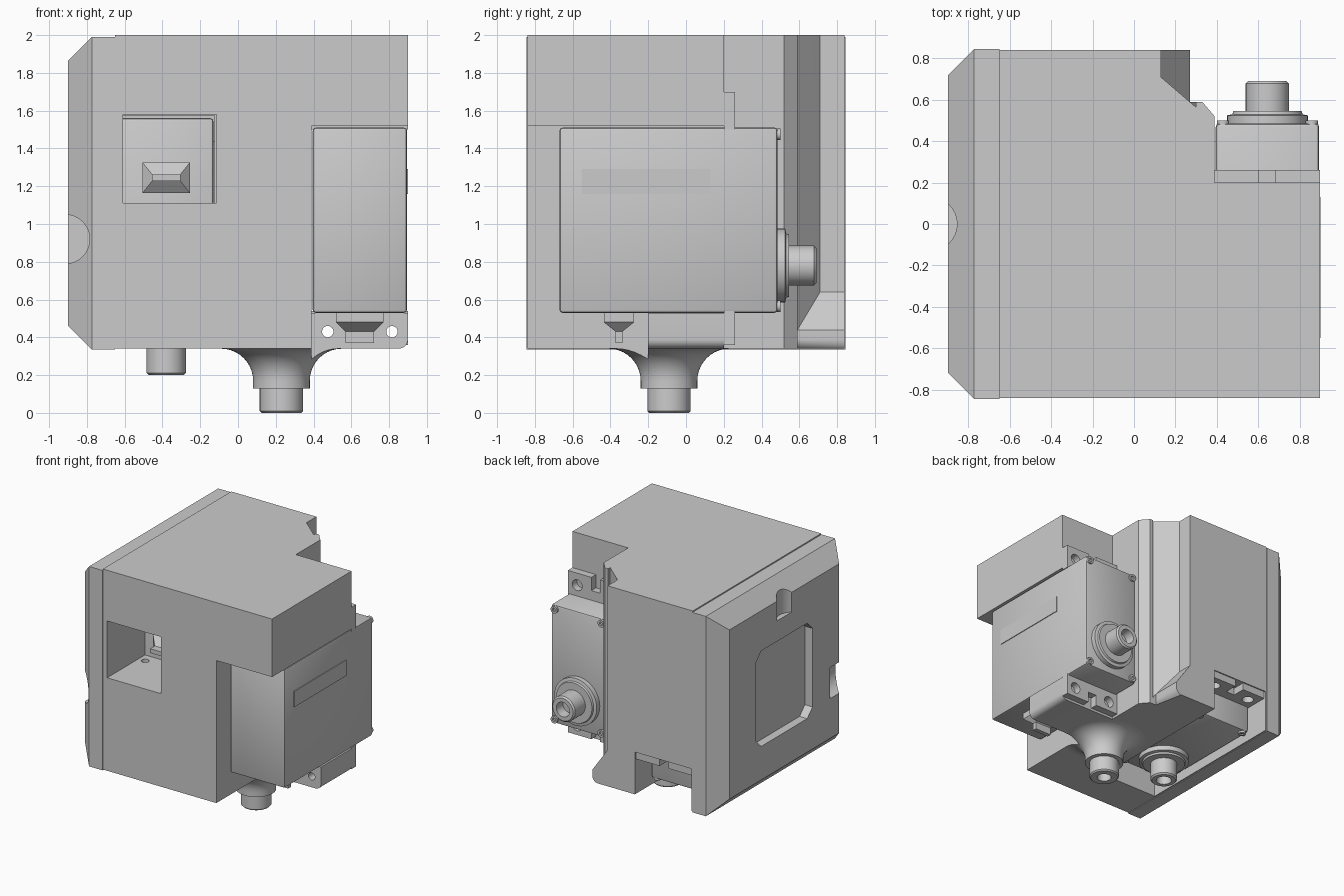
import bpy, bmesh, math
from mathutils import Matrix, Vector

old = bpy.data.objects.get("Cube")
if old:
    bpy.data.objects.remove(old, do_unlink=True)

grey = bpy.data.materials.new("plain grey")
grey.use_nodes = True
COLOR = (0.6, 0.6, 0.6, 1)
grey.diffuse_color = COLOR
grey.node_tree.nodes["Principled BSDF"].inputs["Base Color"].default_value = COLOR
parts = []


def finish(name, bm):
    bmesh.ops.recalc_face_normals(bm, faces=bm.faces)
    mesh = bpy.data.meshes.new(name)
    bm.to_mesh(mesh)
    bm.free()
    mesh.materials.append(grey)
    ob = bpy.data.objects.new(name, mesh)
    bpy.context.collection.objects.link(ob)
    parts.append(ob)
    return ob


def bevel_where(bm, test, size, segments=1):
    """Bevel edges whose two ends both pass the test."""
    edges = [e for e in bm.edges if all(test(v.co) for v in e.verts)]
    bmesh.ops.bevel(bm, geom=edges, offset=size, segments=segments, profile=0.5, affect='EDGES')


def prism_mesh(outline, lo, hi):
    """Plan outline raised from lo to hi along z."""
    bm = bmesh.new()
    face = bm.faces.new([bm.verts.new((x, y, lo)) for x, y in outline])
    new = bmesh.ops.extrude_face_region(bm, geom=[face])["geom"]
    bmesh.ops.translate(bm, vec=(0, 0, hi - lo), verts=[g for g in new if isinstance(g, bmesh.types.BMVert)])
    return bm


def box_mesh(x, y, z):
    return prism_mesh([(x[0], y[0]), (x[1], y[0]), (x[1], y[1]), (x[0], y[1])], *z)


def box(name, x, y, z):
    return finish(name, box_mesh(x, y, z))


def rod(name, centre, r, length, axis='Z'):
    bm = bmesh.new()
    bmesh.ops.create_cone(bm, cap_ends=True, segments=32, radius1=r, radius2=r, depth=length)
    turn = Vector((0, 0, 1)).rotation_difference({'X': Vector((1, 0, 0)), 'Y': Vector((0, 1, 0)),
                                                  'Z': Vector((0, 0, 1))}[axis]).to_matrix().to_4x4()
    bm.transform(Matrix.Translation(centre) @ turn)
    return finish(name, bm)


def lathe(name, profile, centre=(0, 0, 0)):
    bm = bmesh.new()
    vs = [bm.verts.new((r, 0, z)) for r, z in profile]
    es = [bm.edges.new(p) for p in zip(vs, vs[1:])]
    bmesh.ops.spin(bm, geom=vs + es, cent=(0, 0, 0), axis=(0, 0, 1), angle=math.tau, steps=48, use_duplicate=False)
    bmesh.ops.remove_doubles(bm, verts=bm.verts, dist=0.0005)
    bmesh.ops.translate(bm, vec=centre, verts=bm.verts)
    return finish(name, bm)


def cut(target, *cutters):
    for c in cutters:
        mod = target.modifiers.new("cut", 'BOOLEAN')
        mod.operation, mod.object, mod.solver = 'DIFFERENCE', c, 'EXACT'
        bpy.context.view_layer.objects.active = target
        bpy.ops.object.modifier_apply(modifier=mod.name)
        parts.remove(c)
        bpy.data.objects.remove(c, do_unlink=True)


def servo(prefix, matrix):
    """Servo with the shaft along local z and its length along local y."""
    first = len(parts)
    bm = box_mesh((-.25, .25), (-.25, .73), (-1.17, -.015))
    bmesh.ops.bevel(bm, geom=bm.edges[:], offset=.016, segments=2, profile=.5, affect='EDGES')
    finish(prefix + "_case", bm)
    # Mounting ears with holes and open slots
    for end, y0, y1, hole, s0, s1 in (("near", -.42, -.24, -.34, -.45, -.33), ("far", .72, .92, .82, .81, .95)):
        ear = box(f"{prefix}_{end}_ear", (-.255, .255), (y0, y1), (-.30, -.24))
        cut(ear, box("slot", (-.04, .04), (s0, s1), (-.4, -.1)),
            *[rod("hole", (x, hole, -.27), .045, .2) for x in (-.17, .17)])
    # Corner screws
    for x in (-.215, .215):
        for y in (-.215, .695):
            lathe(prefix + "_screw", [(0, -.012), (.014, -.012), (.014, 0), (.03, 0), (.03, -.05)], (x, y, 0))
    # Bearing flange and hollow output shaft
    lathe(prefix + "_shaft", [(0, -.03), (.195, -.03), (.195, .025), (.17, .03), (.165, .045), (.105, .045),
                              (.105, .178), (.093, .19), (.06, .19), (.055, .11), (0, .11)])
    # Cable boot and cable stub
    bm = box_mesh((-.125, .125), (-.30, -.22), (-.935, -.775))
    tip = min(bm.faces, key=lambda f: f.calc_center_median().y)
    for scale, shift in (((.6, 1, .22), -.05), ((1, 1, 1), -.06)):
        tip = bmesh.ops.extrude_discrete_faces(bm, faces=[tip])["faces"][0]
        mid = tip.calc_center_median()
        for v in tip.verts:
            v.co = mid + Vector([a * b for a, b in zip(v.co - mid, scale)]) + Vector((0, shift, 0))
    finish(prefix + "_cable_boot", bm)
    box(prefix + "_label", (-.256, -.248), (.38, .51), (-1.05, -.37))
    for ob in parts[first:]:
        ob.data.transform(matrix)


# Main housing: plan outline, rounded foot edge, then cut-outs
bm = prism_mesh([(-.65, -.84), (.9, -.84), (.9, .2), (.39, .2), (.39, .52), (.33, .59),
                 (.27, .59), (.27, .84), (-.65, .84)], .34, 2)
bevel_where(bm, lambda c: abs(c.x - .27) < .01 and c.z < .35, .05, 6)
housing = finish("housing", bm)
bm = prism_mesh([(.27, .59), (.13, .71), (.13, .9), (.3, .9), (.3, .564)], .4, 2.1)
for v in bm.verts:
    if v.co.z < 1:
        v.co.z = .64 - (v.co.x - .13) * 1.43
foot_relief = finish("foot_relief", bm)
cut(housing, foot_relief,
    box("side_bay", (.39, 1), (-.9, .3), (.2, 1.52)),
    box("ear_pocket", (-.64, -.12), (-.51, .9), (.2, .69)),
    box("case_pocket", (-.635, -.125), (-.345, .645), (.6, 1.575)),
    box("front_window", (-.61, -.115), (-.9, -.3), (1.11, 1.58)),
    *[rod("screw_hole", (x, -.43, .9), .03, .6) for x in (-.55, -.21)])

# Chamfered end cover with recess and two thumb notches
bm = box_mesh((-.9, -.65), (-.845, .845), (.335, 1.99))
bevel_where(bm, lambda c: c.x < -.89, .127)
cover = finish("end_cover", bm)
bm = box_mesh((-1, -.83), (-.37, .37), (.74, 1.53))
edges = [e for e in bm.edges if abs(e.verts[0].co.x - e.verts[1].co.x) > .1]
bmesh.ops.bevel(bm, geom=edges, offset=.07, segments=1, affect='EDGES')
cut(cover, finish("recess", bm),
    rod("front_notch", (-.915, -.8, .92), .13, .4, 'Y'),
    rod("top_notch", (-.985, 0, 1.9), .13, .4, 'Z'))

# Servo support under the side bay
bm = box_mesh((.385, .9), (-.2, .2), (.34, .53))
bevel_where(bm, lambda c: c.x > .89 and c.z < .35, .05, 6)
support = finish("servo_support", bm)
cut(support, *[rod("hole", (x, 0, .43), .03, .6, 'Y') for x in (.475, .815)])

# Flared output neck below the housing
flare = [(.32 - .17 * math.cos(t), .17 + .17 * math.sin(t)) for t in [i * math.pi / 20 for i in range(11)]]
neck = lathe("output_neck", [(0, .07), (.055, .07), (.055, 0), (.105, 0), (.115, .01), (.115, .13), (.15, .13)]
             + flare + [(.32, .345), (0, .345)], (.23, -.09, 0))
cut(neck, box("trim", (.39, 1), (-1, -.2), (.1, 1)))

# Side servo points backwards, inner servo points down
side = Matrix(((-1, 0, 0, .645), (0, 0, 1, .5), (0, 1, 0, .78), (0, 0, 0, 1)))
inner = Matrix(((-1, 0, 0, -.38), (0, 1, 0, -.09), (0, 0, -1, .39), (0, 0, 0, 1)))
servo("side_servo", side)
servo("inner_servo", inner)

# Smooth curved surfaces, keep edges crisp
bpy.ops.object.select_all(action='DESELECT')
for ob in parts:
    ob.select_set(True)
bpy.context.view_layer.objects.active = housing
bpy.ops.object.shade_smooth_by_angle(angle=math.radians(25))
